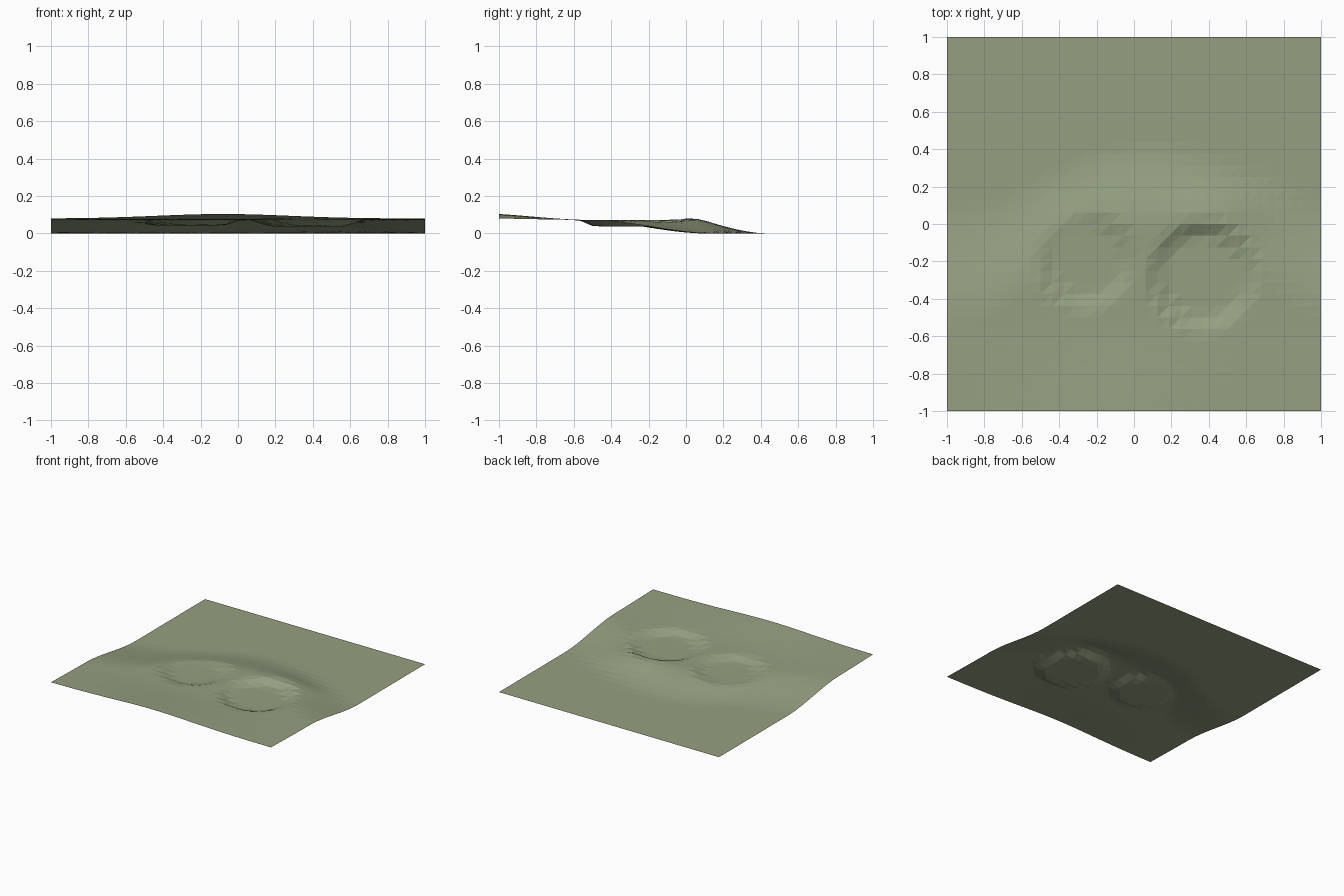
import bpy
import bmesh
from math import exp, hypot

cube = bpy.data.objects.get("Cube")
if cube:
    bpy.data.objects.remove(cube, do_unlink=True)

CELLS = 32


def smooth(a, b, v):
    """Ease from 0 at a to 1 at b."""
    t = min(1.0, max(0.0, (v - a) / (b - a)))
    return t * t * (3 - 2 * t)


def mix(a, b, t):
    return a + (b - a) * t


def mound(x, y, cx, cy, rx, ry):
    return exp(-((x - cx) / rx) ** 2 - ((y - cy) / ry) ** 2)


# Hollows: centre x, centre y, floor radius, rim radius, floor height
HOLLOWS = [
    (0.37, -0.28, 0.20, 0.31, 0.037),
    (-0.26, -0.19, 0.17, 0.29, 0.042),
]


def height(x, y):
    # Plateau that rises a little toward the front edge
    front = smooth(-0.5, -1.15, y)
    plateau = 0.072 + front * (0.009 + 0.028 * mound(x, 0, -0.08, 0, 0.5, 1))

    # Curved bank that drops to the flat ground at the back
    arc = exp(-(abs(x - 0.1) / 0.68) ** 2.6)
    top = mix(-0.58, -0.03, arc)
    foot = mix(0.1, 0.44, arc)
    z = plateau * (1 - smooth(top, foot, y))

    # Raised lip behind the deeper hollow
    z += 0.022 * mound(x, y, 0.45, 0.06, 0.26, 0.13)

    # Round hollows with level floors
    for cx, cy, inner, outer, floor in HOLLOWS:
        inside = 1 - smooth(inner, outer, hypot(x - cx, y - cy))
        z = mix(z, min(z, floor), inside)
    return max(0.0, z)


# Ground sheet
bm = bmesh.new()
bmesh.ops.create_grid(bm, x_segments=CELLS, y_segments=CELLS, size=1)
for v in bm.verts:
    v.co.z = height(v.co.x, v.co.y)
bmesh.ops.triangulate(bm, faces=bm.faces[:], quad_method="FIXED")
bmesh.ops.recalc_face_normals(bm, faces=bm.faces[:])
if sum(f.normal.z for f in bm.faces) < 0:
    bmesh.ops.reverse_faces(bm, faces=bm.faces[:])
mesh = bpy.data.meshes.new("terrain")
bm.to_mesh(mesh)
bm.free()

# Muted green earth
green = bpy.data.materials.new("sage_green")
green.use_nodes = True
color = (0.30, 0.35, 0.22, 1)
green.diffuse_color = color
bsdf = green.node_tree.nodes["Principled BSDF"]
bsdf.inputs["Base Color"].default_value = color
bsdf.inputs["Roughness"].default_value = 0.9
mesh.materials.append(green)

terrain = bpy.data.objects.new("terrain", mesh)
bpy.context.collection.objects.link(terrain)
